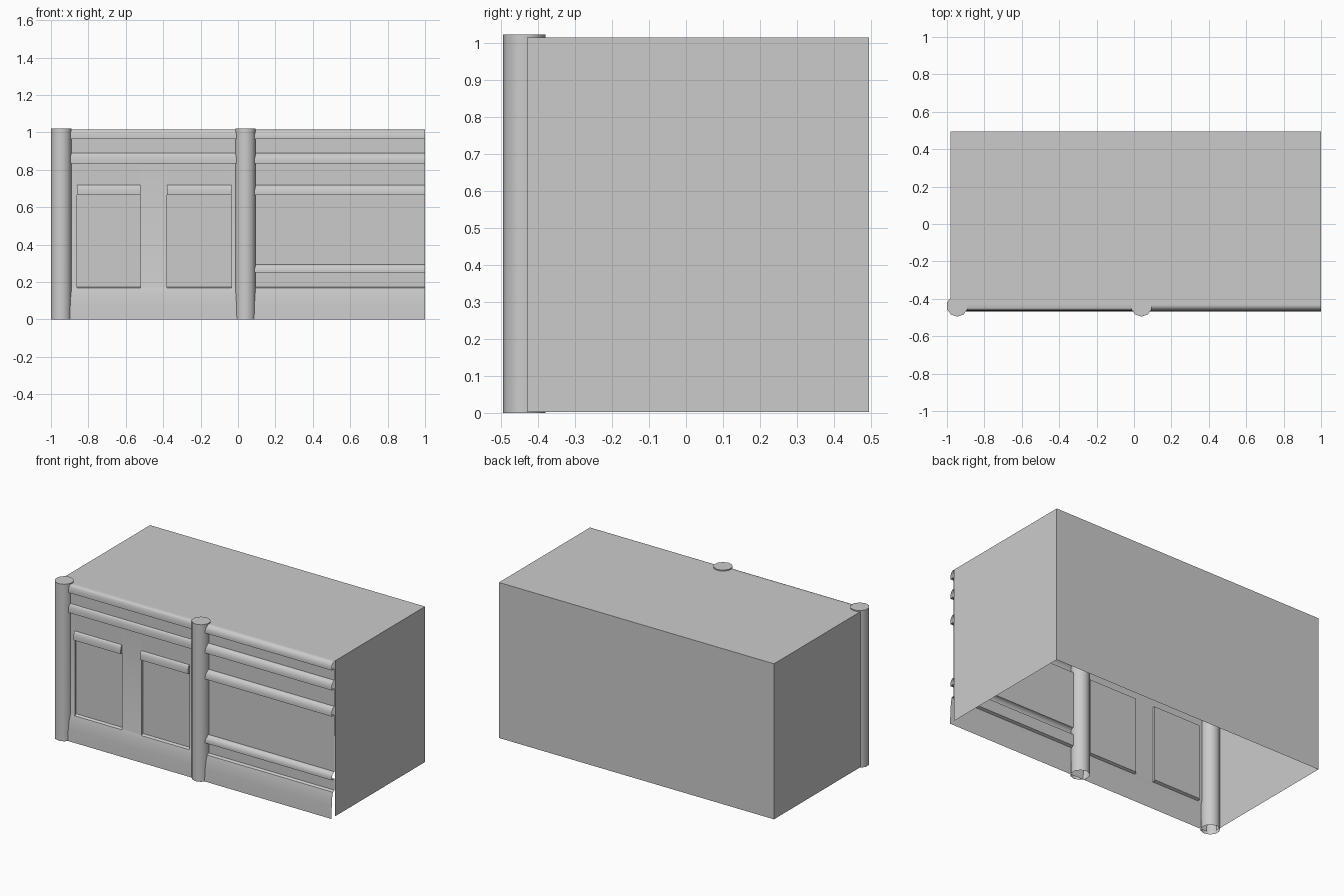
import bpy
import bmesh
import math

if "Cube" in bpy.data.objects:
    bpy.data.objects.remove(bpy.data.objects["Cube"], do_unlink=True)

# Single plaster grey
GREY = (0.6, 0.6, 0.6, 1.0)
plaster = bpy.data.materials.new("plaster_grey")
plaster.use_nodes = True
plaster.diffuse_color = GREY
bsdf = plaster.node_tree.nodes["Principled BSDF"]
bsdf.inputs["Base Color"].default_value = GREY
bsdf.inputs["Roughness"].default_value = 0.8

TOP = 1.015
PANEL_Y = -0.435     # recessed wall plane
FACE_Y = -0.45       # raised pilaster and header plane
TRIM_Y = -0.464      # front of the mouldings
RAILS = [(0.965, TOP), (0.835, 0.89)]


def finish(name, bm):
    mesh = bpy.data.meshes.new(name)
    bm.to_mesh(mesh)
    bm.free()
    obj = bpy.data.objects.new(name, mesh)
    bpy.context.collection.objects.link(obj)
    mesh.materials.append(plaster)
    bpy.ops.object.select_all(action="DESELECT")
    obj.select_set(True)
    bpy.context.view_layer.objects.active = obj
    bpy.ops.object.shade_smooth_by_angle(angle=math.radians(40))
    return obj


def moulding(z0, z1, back):
    """Rounded upper edge, flat underside, listed from top to bottom."""
    steps, drop = 5, (z1 - z0) * 0.75
    pts = []
    for i in range(steps + 1):
        a = math.pi / 2 * i / steps
        pts.append((back + (TRIM_Y - back) * math.sin(a),
                    z1 - drop * (1 - math.cos(a))))
    return pts + [(TRIM_Y, z0), (back, z0)]


def skirting(back):
    curve = [(PANEL_Y, 0.175), (-0.452, 0.168), (-0.459, 0.14),
             (-0.464, 0.08), (-0.467, 0.0)]
    return [(min(y, back), z) for y, z in curve]


def extrude(name, profile, x0, x1, caps=False):
    bm = bmesh.new()
    left = [bm.verts.new((x0, y, z)) for y, z in profile]
    right = [bm.verts.new((x1, y, z)) for y, z in profile]
    for i in range(len(profile) - 1):
        bm.faces.new((left[i], left[i + 1], right[i + 1], right[i]))
    if caps:
        bm.faces.new(left[::-1])
        bm.faces.new(right)
    return finish(name, bm)


def wall_profile(back, rails):
    pts = [(-0.425, TOP)]
    for z0, z1 in rails:
        pts += moulding(z0, z1, back)
    return pts + skirting(back)


# Main block: roof, back and both ends, open at the front and underneath
bm = bmesh.new()
bmesh.ops.create_cube(bm, size=1.0)
for v in bm.verts:
    v.co.x = 1.0 if v.co.x > 0 else -0.98
    v.co.y = 0.495 if v.co.y > 0 else -0.43
    v.co.z = TOP if v.co.z > 0 else 0.003
open_faces = [f for f in bm.faces if f.normal.z < -0.5 or f.normal.y < -0.5]
bmesh.ops.delete(bm, geom=open_faces, context="FACES")
finish("building_block", bm)

# Right bay: plain panel with four horizontal mouldings
extrude("rail_bay", wall_profile(PANEL_Y, RAILS + [(0.665, 0.72), (0.25, 0.295)]),
        0.04, 1.0)

# Left bay: raised pilaster and narrow side frames
for name, x0, x1 in (("outer_frame", -0.945, -0.86),
                     ("pilaster", -0.52, -0.38),
                     ("inner_frame", -0.035, 0.04)):
    extrude(name, wall_profile(FACE_Y, RAILS), x0, x1)

# Left bay: recessed panels with header above, jambs and a lintel moulding
for side, x0, x1 in (("outer", -0.86, -0.52), ("inner", -0.38, -0.035)):
    profile = [(-0.425, TOP)]
    for z0, z1 in RAILS:
        profile += moulding(z0, z1, FACE_Y)
    profile += [(FACE_Y, 0.665), (PANEL_Y, 0.665)] + skirting(PANEL_Y)
    extrude(side + "_panel", profile, x0, x1)
    extrude(side + "_lintel", moulding(0.665, 0.72, FACE_Y), x0, x1, caps=True)
    bm = bmesh.new()
    for x in (x0, x1):
        quad = [bm.verts.new((x, y, z)) for y, z in
                ((FACE_Y, 0.165), (PANEL_Y, 0.165), (PANEL_Y, 0.665), (FACE_Y, 0.665))]
        bm.faces.new(quad if x == x0 else quad[::-1])
    finish(side + "_jambs", bm)

# Round columns, hollow and open underneath
for name, x in (("corner_column", -0.945), ("middle_column", 0.04)):
    bm = bmesh.new()
    bmesh.ops.create_cone(bm, cap_ends=True, segments=10,
                          radius1=0.0575, radius2=0.0575, depth=1.022)
    bmesh.ops.translate(bm, verts=bm.verts, vec=(x, -0.4375, 0.511))
    bottom = [f for f in bm.faces if f.normal.z < -0.5]
    bmesh.ops.delete(bm, geom=bottom, context="FACES")
    finish(name, bm)
